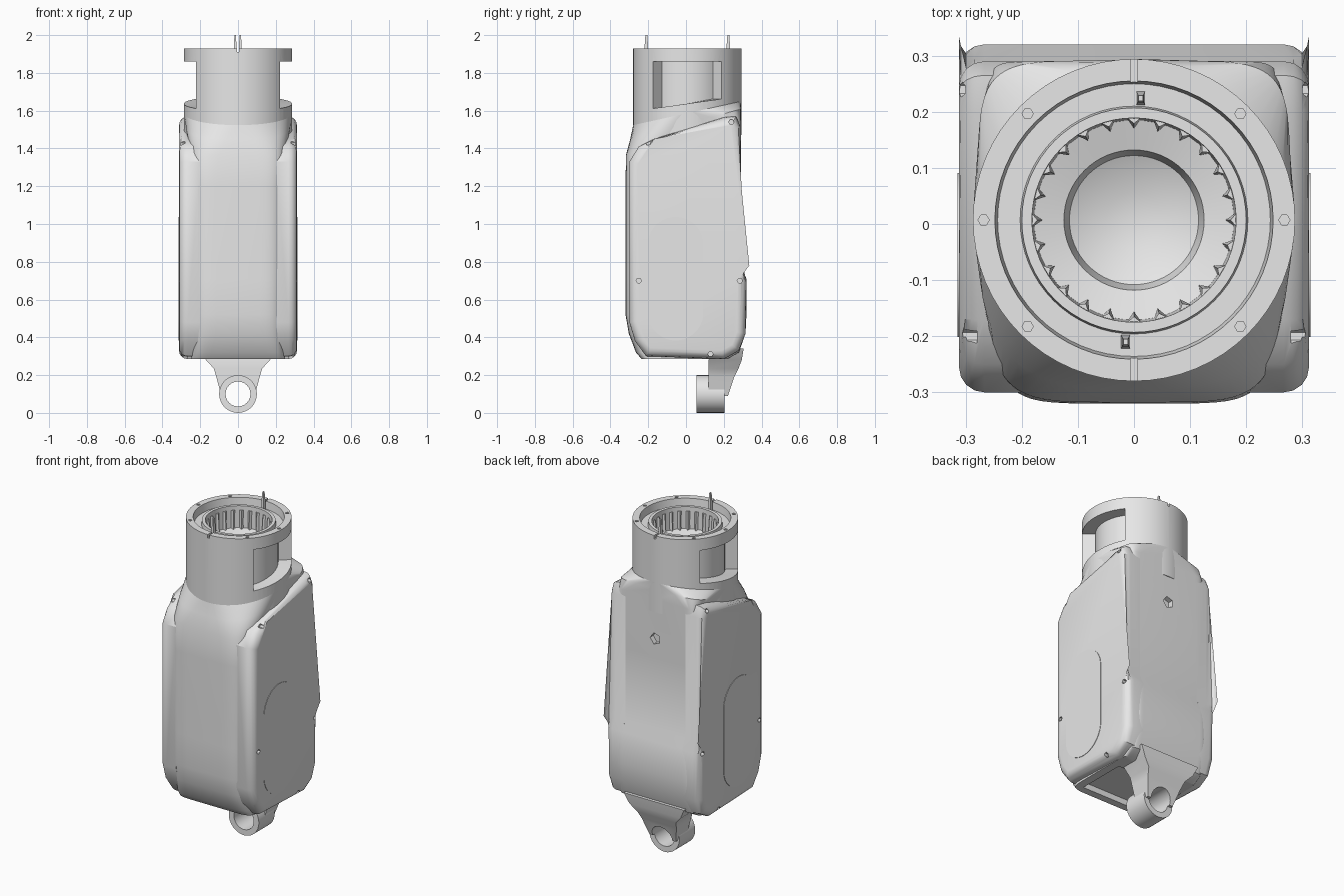
import bpy, bmesh
from math import sin, cos, pi, radians, copysign

cube = bpy.data.objects.get("Cube")
if cube:
    bpy.data.objects.remove(cube)

grey = bpy.data.materials.new("plain_grey")
grey.use_nodes = True
grey.diffuse_color = (0.8, 0.8, 0.8, 1)
grey.node_tree.nodes["Principled BSDF"].inputs["Base Color"].default_value = (0.8, 0.8, 0.8, 1)

AXIS_Y = 0.007          # the neck sits slightly behind the centre
NECK_R = 0.287


def loft(bm, sections):
    """Skin a list of equal-length point loops and cap both ends."""
    rings = [[bm.verts.new(p) for p in s] for s in sections]
    n = len(rings[0])
    for a, b in zip(rings, rings[1:]):
        for i in range(n):
            j = (i + 1) % n
            bm.faces.new((a[i], a[j], b[j], b[i]))
    bm.faces.new(rings[0][::-1])
    bm.faces.new(rings[-1])


def finish(bm, name):
    bmesh.ops.recalc_face_normals(bm, faces=bm.faces)
    mesh = bpy.data.meshes.new(name)
    bm.to_mesh(mesh)
    bm.free()
    mesh.materials.append(grey)
    ob = bpy.data.objects.new(name, mesh)
    bpy.context.collection.objects.link(ob)
    return ob


def solid(name, *lofts):
    bm = bmesh.new()
    for sections in lofts:
        loft(bm, sections)
    return finish(bm, name)


def rect(x0, x1, y0, y1, z):
    return [(x0, y0, z), (x1, y0, z), (x1, y1, z), (x0, y1, z)]


def box(x0, x1, y0, y1, z0, z1):
    return [rect(x0, x1, y0, y1, z0), rect(x0, x1, y0, y1, z1)]


def rod(axis, a, b, u, v, r, n):
    """Cylinder along an axis; u and v are the other two coordinates in order."""
    def ring(t):
        pts = []
        for i in range(n):
            p = [u + r * cos(2 * pi * i / n), v + r * sin(2 * pi * i / n)]
            p.insert("xyz".index(axis), t)
            pts.append(p)
        return pts
    return [ring(a), ring(b)]


def cut(ob, cutter):
    cutter.hide_render = True
    mod = ob.modifiers.new("cut", "BOOLEAN")
    mod.operation, mod.solver, mod.object = "DIFFERENCE", "EXACT", cutter
    bpy.context.view_layer.objects.active = ob
    bpy.ops.object.modifier_apply(modifier=mod.name)
    bpy.data.objects.remove(cutter)


# Body core: rounded sections that blend into the round neck
def section(z, tilt, half, front, back, n_front, n_back, count=64):
    mid, depth = (front + back) / 2, (back - front) / 2
    pts = []
    for i in range(count):
        c, s = cos(2 * pi * i / count), sin(2 * pi * i / count)
        n = n_back if s > 0 else n_front
        x = half * copysign(abs(c) ** (2 / n), c)
        y = mid + depth * copysign(abs(s) ** (2 / n), s)
        pts.append((x, y, z + tilt * y))
    return pts


core = solid("body_core", [section(*s) for s in (
    (0.285, 0, 0.25, -0.235, 0.22, 9, 20),
    (0.32, 0, 0.25, -0.265, 0.28, 8, 20),
    (0.42, 0, 0.25, -0.303, 0.315, 6, 20),
    (0.52, 0, 0.25, -0.32, 0.32, 6, 20),
    (0.71, 0, 0.25, -0.32, 0.32, 6, 20),
    (0.77, 0, 0.25, -0.32, 0.29, 6, 20),
    (1.2, 0, 0.25, -0.32, 0.29, 6, 20),
    (1.46, 0.3, 0.26, -0.318, 0.29, 5, 16),
    (1.53, 0.27, 0.278, -0.295, 0.291, 3, 6),
    (1.585, 0.22, NECK_R, -0.28, 0.294, 2, 2))])
cut(core, solid("base_recess", box(-0.2, 0.2, -0.19, 0.11, 0.2, 0.32)))
cut(core, solid("back_port", rod("y", 0.26, 0.4, 0.0, 1.31, 0.035, 5)))

# Side covers with rounded outer rims, screw holes and a long oval panel
COVER = [(-0.30, 0.48), (-0.27, 0.38), (-0.21, 0.30), (0.20, 0.285),
         (0.28, 0.33), (0.315, 0.42), (0.32, 0.71), (0.29, 0.77),
         (0.29, 1.51), (0.265, 1.57), (0.20, 1.565), (-0.17, 1.45),
         (-0.25, 1.41), (-0.30, 1.33)]
SCREWS = [(-0.25, 0.70), (0.285, 0.70), (0.24, 1.54), (-0.20, 1.43), (0.13, 0.31)]
for side, label in ((1, "left"), (-1, "right")):
    bm = bmesh.new()
    loft(bm, [[(side * x, y, z) for y, z in COVER] for x in (0.2, 0.312)])
    rim = [e for e in bm.edges if all(abs(v.co.x) > 0.3 for v in e.verts)]
    bmesh.ops.bevel(bm, geom=rim, offset=0.045, segments=4, profile=0.5, affect="EDGES")
    cover = finish(bm, label + "_cover")
    for y, z in SCREWS:
        cut(cover, solid("screw_hole", rod("x", side * 0.28, side * 0.36, y, z, 0.014, 6)))

    oval = []
    for i in range(32):
        a = 2 * pi * (i + 0.5) / 32
        oval.append((-0.055 + 0.147 * cos(a), copysign(0.18, sin(a)) + 0.71 + 0.147 * sin(a)))
    solid(label + "_oval_panel", [[(side * x, y, z) for y, z in oval] for x in (0.308, 0.3145)])

# Neck: turned solid with stepped rim and open bore
PROFILE = [(0, 1.47), (NECK_R, 1.47), (NECK_R, 1.93), (0.248, 1.93), (0.243, 1.885),
           (0.203, 1.885), (0.2, 1.91), (0.182, 1.91), (0.178, 1.78), (0.125, 1.765),
           (0.115, 1.72), (0.05, 1.69), (0, 1.69)]
bm = bmesh.new()
verts = [bm.verts.new((r, 0, z)) for r, z in PROFILE]
edges = [bm.edges.new(pair) for pair in zip(verts, verts[1:])]
bmesh.ops.spin(bm, geom=verts + edges, cent=(0, 0, 0), axis=(0, 0, 1),
               angle=2 * pi, steps=64)
bmesh.ops.remove_doubles(bm, verts=bm.verts, dist=0.0005)
bmesh.ops.translate(bm, verts=bm.verts, vec=(0, AXIS_Y, 0))
neck = finish(bm, "neck")

# Curved side windows with a sloping sill
for side in (1, -1):
    window = []
    for i in range(17):
        a = radians(-39 + 78 * i / 16)
        sill = 1.637 + 0.04 * sin(a)
        window.append([(side * r * cos(a), AXIS_Y + r * sin(a), z)
                       for r, z in ((0.215, sill), (0.4, sill), (0.4, 1.86), (0.215, 1.86))])
    cut(neck, solid("window_cutter", window))

# Rim screw holes and the front and back notches
for i in range(8):
    a = i * pi / 4
    if i % 4 == 2:
        y = AXIS_Y + 0.27 * sin(a)
        tool = box(-0.006, 0.006, y - 0.03, y + 0.03, 1.91, 1.95)
    else:
        tool = rod("z", 1.91, 1.95, 0.268 * cos(a), AXIS_Y + 0.268 * sin(a), 0.01, 6)
    cut(neck, solid("rim_cutter", tool))

# Ring of teeth inside the bore
teeth = []
for i in range(24):
    a = 2 * pi * i / 24
    teeth.append([[(r * cos(a + d), AXIS_Y + r * sin(a + d), z)
                   for r, d in ((0.185, -0.08), (tip, 0), (0.185, 0.08))]
                  for z, tip in ((1.77, 0.163), (1.885, 0.172))])
solid("bore_teeth", *teeth)

# Thin contact pins standing above the rim
for label, x, y in (("front", -0.015, -0.21), ("back", 0.012, 0.224)):
    solid(label + "_pin", [rect(x - 0.008, x + 0.008, y - 0.012, y + 0.012, 1.88),
                           rect(x - 0.006, x + 0.006, y - 0.008, y + 0.008, 1.96),
                           rect(x - 0.004, x + 0.004, y - 0.005, y + 0.005, 2.0)])

# Hanging lug: flared arm and eye, bored through
arm = solid("lug_arm", [rect(-w, w, y0, y1, z) for w, y0, y1, z in (
    (0.088, 0.12, 0.222, 0.09),
    (0.115, 0.12, 0.255, 0.19),
    (0.128, 0.12, 0.278, 0.235),
    (0.17, 0.12, 0.295, 0.28),
    (0.2, 0.13, 0.305, 0.34))])
eye = solid("lug_eye", rod("y", 0.055, 0.205, 0, 0.1, 0.1, 32))
for part in (arm, eye):
    cut(part, solid("eye_bore", rod("y", 0, 0.4, 0, 0.1, 0.066, 24)))

# Smooth shading with sharp edges kept
for ob in bpy.context.collection.objects:
    if ob.type == "MESH" and grey.name in ob.data.materials:
        bpy.ops.object.select_all(action="DESELECT")
        ob.select_set(True)
        bpy.context.view_layer.objects.active = ob
        bpy.ops.object.shade_smooth_by_angle(angle=radians(32))
